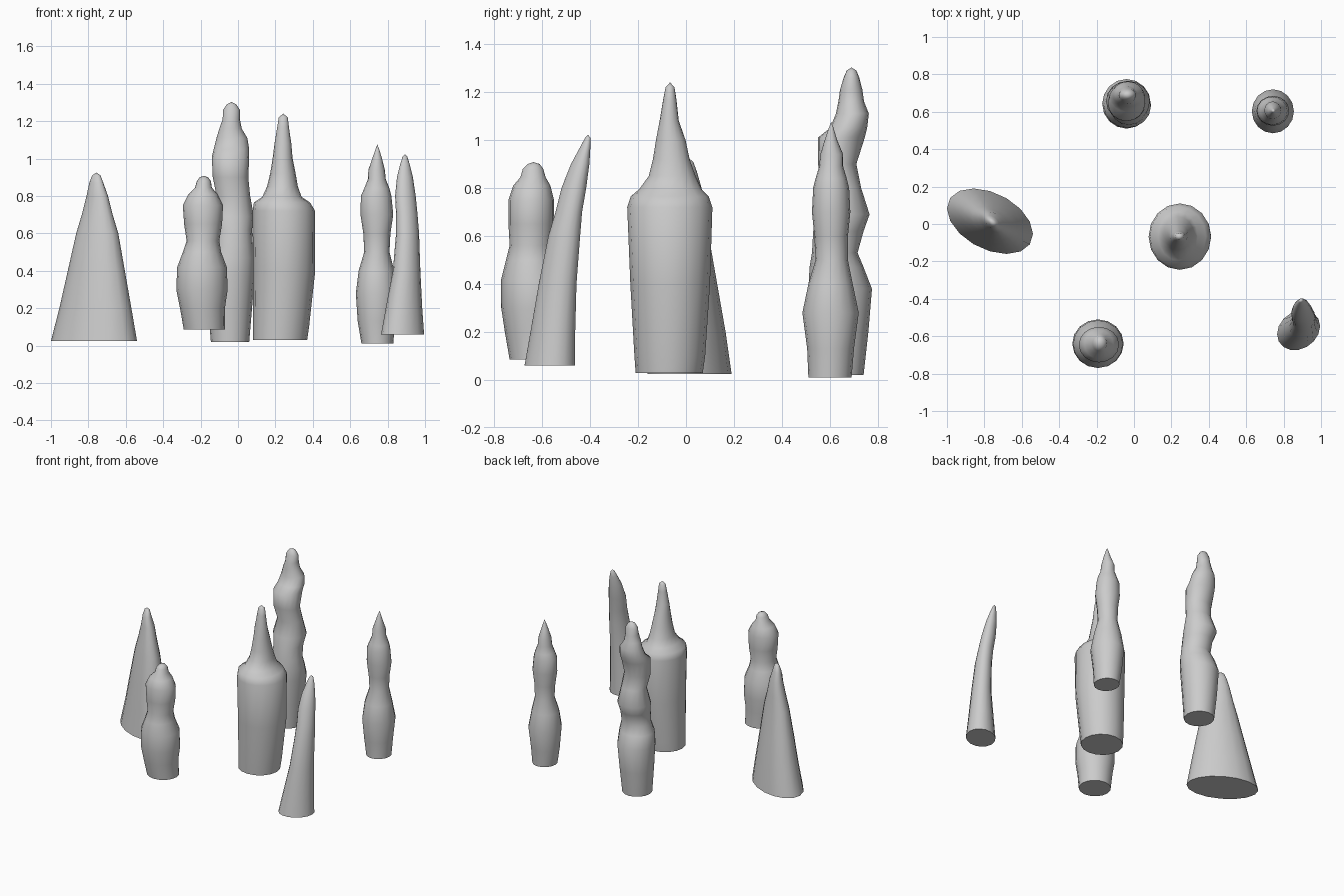
import bpy, bmesh
from math import sin, cos, pi

SIDES = 16


def stalagmite(name, rings, lean=0.0, tip=0.015):
    """Loft rings of (z, x min, x max, y min, y max); lean skews the cross-section."""
    bm = bmesh.new()
    loops = []
    for z, x0, x1, y0, y1 in rings:
        cx, cy, rx, ry = (x0 + x1) / 2, (y0 + y1) / 2, (x1 - x0) / 2, (y1 - y0) / 2
        loops.append([bm.verts.new((cx + rx * cos(2 * pi * i / SIDES),
                                    cy + ry * sin(2 * pi * i / SIDES + lean), z))
                      for i in range(SIDES)])
    for a, b in zip(loops, loops[1:]):
        for i in range(SIDES):
            j = (i + 1) % SIDES
            bm.faces.new((a[i], a[j], b[j], b[i]))
    # flat base and a small pointed tip
    bm.faces.new(loops[0][::-1])
    z, x0, x1, y0, y1 = rings[-1]
    top = bm.verts.new(((x0 + x1) / 2, (y0 + y1) / 2, z + tip))
    for i in range(SIDES):
        bm.faces.new((loops[-1][i], loops[-1][(i + 1) % SIDES], top))
    bmesh.ops.recalc_face_normals(bm, faces=bm.faces)
    mesh = bpy.data.meshes.new(name)
    bm.to_mesh(mesh)
    bm.free()
    ob = bpy.data.objects.new(name, mesh)
    bpy.context.collection.objects.link(ob)
    bpy.ops.object.select_all(action='DESELECT')
    ob.select_set(True)
    bpy.context.view_layer.objects.active = ob
    bpy.ops.object.shade_smooth_by_angle(angle=1.0)


# Wide cone on the left
stalagmite("wide_cone", [
    (.025, -1.0, -.54, -.16, .19), (.2, -.955, -.57, -.14, .165),
    (.4, -.91, -.605, -.115, .13), (.6, -.865, -.64, -.085, .095),
    (.7, -.835, -.67, -.065, .08), (.8, -.81, -.695, -.045, .065),
    (.87, -.795, -.72, -.03, .045), (.91, -.78, -.735, -.01, .03)], lean=-.4)

# Short lumpy one at the front
stalagmite("short_lumpy", [
    (.085, -.29, -.07, -.735, -.52), (.2, -.31, -.07, -.755, -.52),
    (.3, -.33, -.055, -.77, -.51), (.42, -.325, -.06, -.77, -.515),
    (.5, -.295, -.09, -.75, -.545), (.56, -.275, -.1, -.735, -.56),
    (.65, -.288, -.085, -.74, -.55), (.75, -.295, -.08, -.74, -.55),
    (.81, -.265, -.11, -.72, -.565), (.845, -.23, -.14, -.69, -.585),
    (.88, -.22, -.145, -.68, -.595), (.9, -.205, -.16, -.66, -.61)], tip=.008)

# Tall rippled one at the back
stalagmite("tall_rippled", [
    (.02, -.145, .06, .53, .74), (.2, -.16, .075, .52, .76),
    (.38, -.17, .09, .51, .775), (.47, -.16, .09, .515, .74),
    (.53, -.13, .08, .525, .715), (.62, -.13, .075, .53, .74),
    (.69, -.15, .085, .55, .765), (.8, -.115, .065, .57, .73),
    (.9, -.135, .055, .55, .71), (1.01, -.14, .06, .55, .745),
    (1.05, -.13, .06, .6, .755), (1.11, -.115, .05, .625, .762),
    (1.16, -.1, .02, .635, .742), (1.21, -.082, .01, .642, .735),
    (1.26, -.08, .01, .657, .722), (1.29, -.06, -.01, .67, .71)], tip=.012)

# Slim rippled one at the back right
stalagmite("slim_rippled", [
    (.01, .66, .83, .51, .69), (.13, .64, .84, .505, .7),
    (.28, .63, .855, .485, .72), (.4, .645, .835, .51, .695),
    (.5, .675, .81, .54, .675), (.6, .67, .815, .535, .675),
    (.7, .655, .83, .525, .685), (.8, .657, .82, .53, .68),
    (.84, .675, .81, .54, .67), (.89, .695, .79, .555, .655),
    (.94, .697, .785, .56, .655), (1.0, .718, .77, .578, .63),
    (1.05, .735, .755, .595, .615)], tip=.025)

# Thick bottle-shaped one in the centre
stalagmite("thick_bottle", [
    (.03, .08, .37, -.21, .07), (.1, .08, .38, -.215, .08),
    (.4, .08, .413, -.232, .1), (.72, .078, .412, -.245, .11),
    (.765, .085, .385, -.23, .095), (.795, .13, .34, -.195, .065),
    (.85, .155, .32, -.155, .04), (.92, .172, .308, -.138, .015),
    (1.0, .185, .292, -.125, -.002), (1.08, .195, .285, -.11, -.03),
    (1.17, .21, .272, -.095, -.04), (1.22, .218, .266, -.085, -.048)], tip=.02)

# Thin leaning one at the front right
stalagmite("thin_leaning", [
    (.06, .765, .995, -.675, -.46), (.2, .79, .985, -.65, -.46),
    (.4, .828, .975, -.615, -.455), (.6, .845, .968, -.575, -.44),
    (.7, .845, .96, -.545, -.432), (.8, .84, .95, -.52, -.415),
    (.9, .85, .935, -.48, -.402), (.97, .867, .918, -.442, -.398),
    (1.01, .88, .905, -.42, -.398)], lean=.2, tip=.012)
